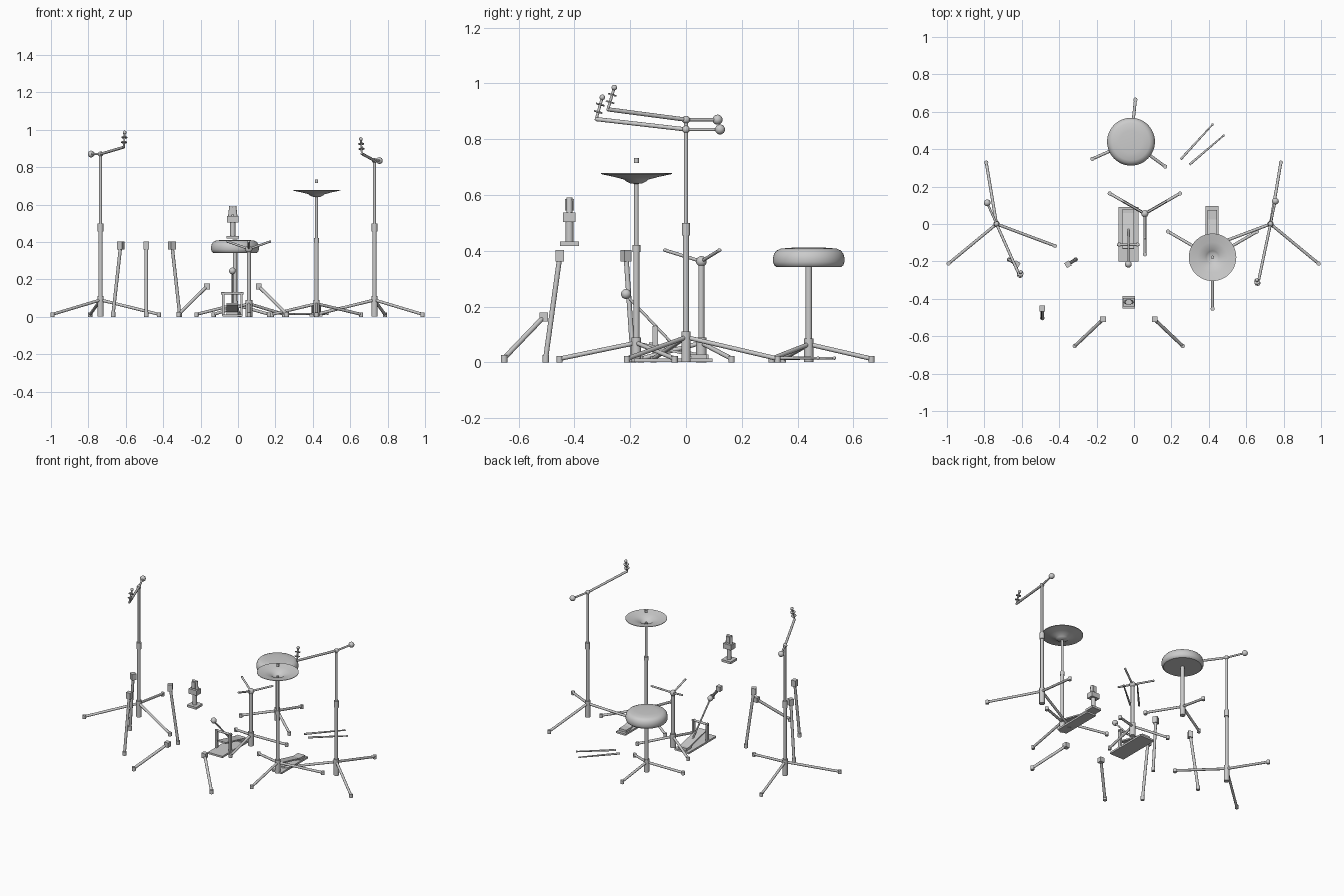
import bpy, bmesh, math
from mathutils import Vector, Matrix

if "Cube" in bpy.data.objects:
    bpy.data.objects.remove(bpy.data.objects["Cube"])


def finish(name, bm):
    bmesh.ops.recalc_face_normals(bm, faces=bm.faces)
    me = bpy.data.meshes.new(name)
    bm.to_mesh(me)
    bm.free()
    ob = bpy.data.objects.new(name, me)
    bpy.context.collection.objects.link(ob)
    bpy.ops.object.select_all(action='DESELECT')
    ob.select_set(True)
    bpy.context.view_layer.objects.active = ob
    bpy.ops.object.shade_smooth_by_angle(angle=math.radians(35))
    return ob


def rod(bm, a, b, r, r2=None, seg=16):
    a, b = Vector(a), Vector(b)
    d = b - a
    m = Matrix.Translation((a + b) / 2) @ d.to_track_quat('Z', 'Y').to_matrix().to_4x4()
    bmesh.ops.create_cone(bm, cap_ends=True, segments=seg, radius1=r,
                          radius2=r if r2 is None else r2, depth=d.length, matrix=m)


def ball(bm, c, r):
    bmesh.ops.create_uvsphere(bm, u_segments=20, v_segments=12, radius=r,
                              matrix=Matrix.Translation(c))


def box(bm, c, s, rot=Matrix()):
    bmesh.ops.create_cube(bm, size=1, matrix=Matrix.Translation(c) @ rot @ Matrix.Diagonal((*s, 1)))


def lathe(name, centre, profile, seg=48):
    bm = bmesh.new()
    vs = [bm.verts.new((r, 0, z)) for r, z in profile]
    es = [bm.edges.new(p) for p in zip(vs, vs[1:])]
    bmesh.ops.spin(bm, geom=vs + es, cent=(0, 0, 0), axis=(0, 0, 1),
                   angle=2 * math.pi, steps=seg)
    bmesh.ops.remove_doubles(bm, verts=bm.verts, dist=1e-5)
    bmesh.ops.translate(bm, verts=bm.verts, vec=(*centre, 0))
    return finish(name, bm)


def polar(c, r, deg, z):
    t = math.radians(deg)
    return Vector((c[0] + r * math.cos(t), c[1] + r * math.sin(t), z))


def tripod(name, c, r, start, hub):
    bm = bmesh.new()
    rod(bm, (*c, 0.002), (*c, hub), 0.017)
    for k in range(3):
        a = start + 120 * k
        rod(bm, (*c, hub - 0.02), polar(c, r, a, 0.013), 0.008)
        tip = polar(c, r, a, 0)
        rod(bm, tip, tip + Vector((0, 0, 0.023)), 0.011)
    finish(name, bm)


def column(name, c, steps):
    # stacked tubes given as (bottom, top, radius)
    bm = bmesh.new()
    for z0, z1, r in steps:
        rod(bm, (*c, z0), (*c, z1), r)
    finish(name, bm)


# Boom stands
for side, x, top, rear, end, tip in (
        ("left", -0.735, 0.87, (-0.785, 0.113), (-0.61, -0.28, 0.907), (-0.606, -0.257, 0.985)),
        ("right", 0.73, 0.835, (0.756, 0.122), (0.662, -0.322, 0.872), (0.657, -0.3, 0.95))):
    s = -1 if side == "left" else 1
    tripod(side + "_boom_tripod", (x, 0), 0.333, 90 - s * 9.5, 0.11)
    column(side + "_boom_column", (x, 0),
           [(0.05, 0.47, 0.011), (0.455, 0.5, 0.015), (0.48, top, 0.008)])
    bm = bmesh.new()
    pivot = (x, 0, top)
    ball(bm, pivot, 0.014)
    rod(bm, (*rear, top), pivot, 0.006)
    rod(bm, pivot, end, 0.0075)
    ball(bm, (*rear, top), 0.018)
    finish(side + "_boom_arm", bm)
    bm = bmesh.new()
    e, t = Vector(end), Vector(tip)
    d = t - e
    rod(bm, e - d * 0.05, t, 0.005)
    for f in (0.33, 0.67):
        rod(bm, e + d * (f - 0.03), e + d * (f + 0.03), 0.016)
    ball(bm, t, 0.010)
    finish(side + "_boom_mount", bm)

# Pedal cymbal stand
hat = (0.42, -0.178)
tripod("hat_tripod", hat, 0.275, 30, 0.09)
column("hat_column", hat, [(0.05, 0.41, 0.011), (0.395, 0.42, 0.014), (0.41, 0.65, 0.008)])
lathe("hat_lower_cymbal", hat,
      [(0.008, 0.64), (0.022, 0.642), (0.036, 0.649), (0.042, 0.655), (0.08, 0.665),
       (0.127, 0.675), (0.127, 0.678), (0.08, 0.669), (0.042, 0.659), (0.034, 0.652),
       (0.022, 0.646), (0.008, 0.644), (0.008, 0.64)])
column("hat_clutch", hat, [(0.714, 0.733, 0.009)])
bm = bmesh.new()
tilt = Matrix.Rotation(math.radians(-13), 4, 'X')
box(bm, (0.418, -0.045, 0.008), (0.07, 0.28, 0.012))
box(bm, (0.418, 0.048, 0.021), (0.052, 0.055, 0.016))
box(bm, (0.418, -0.07, 0.046), (0.052, 0.19, 0.009), tilt)
finish("hat_pedal", bm)

# Bass pedal
px = -0.03
bm = bmesh.new()
box(bm, (px, -0.055, 0.007), (0.108, 0.29, 0.012))
finish("bass_pedal_base", bm)
bm = bmesh.new()
box(bm, (px, 0.055, 0.021), (0.062, 0.05, 0.016))
box(bm, (px, -0.035, 0.046), (0.062, 0.2, 0.009), tilt)
finish("bass_pedal_footboard", bm)
bm = bmesh.new()
for s in (-1, 1):
    box(bm, (px + s * 0.049, -0.11, 0.068), (0.012, 0.02, 0.125))
rod(bm, (px - 0.06, -0.11, 0.125), (px + 0.06, -0.11, 0.125), 0.007)
finish("bass_pedal_frame", bm)
bm = bmesh.new()
rod(bm, (px, -0.028, 0.045), (px, -0.215, 0.242), 0.005)
ball(bm, (px, -0.215, 0.245), 0.018)
finish("bass_pedal_beater", bm)

# Snare stand with basket arms
sn = (0.058, 0.055)
tripod("snare_tripod", sn, 0.217, 30, 0.09)
column("snare_column", sn, [(0.0, 0.09, 0.019), (0.05, 0.36, 0.011)])
bm = bmesh.new()
ball(bm, (*sn, 0.362), 0.019)
for k in range(3):
    a = 30 + 120 * k
    rod(bm, (*sn, 0.362), polar(sn, 0.13, a, 0.402), 0.006)
    ball(bm, polar(sn, 0.13, a, 0.402), 0.007)
finish("snare_basket", bm)

# Stool
st = (-0.016, 0.44)
tripod("stool_tripod", st, 0.226, 84, 0.085)
column("stool_column", st, [(0.05, 0.345, 0.012)])
lathe("stool_seat", st,
      [(0, 0.342), (0.116, 0.342), (0.124, 0.348), (0.128, 0.36), (0.128, 0.375),
       (0.124, 0.39), (0.115, 0.401), (0.1, 0.408), (0.06, 0.411), (0, 0.412)])

# Drumsticks
for i, (a, b) in enumerate((((0.249, 0.345), (0.42, 0.532)), ((0.297, 0.318), (0.479, 0.473)))):
    bm = bmesh.new()
    rod(bm, (*a, 0.015), (*b, 0.015), 0.0065, 0.004)
    ball(bm, (*b, 0.015), 0.006)
    finish("drumstick_%d" % (i + 1), bm)


def clamp_leg(name, top, foot, size, turn=0):
    bm = bmesh.new()
    box(bm, top, size, Matrix.Rotation(math.radians(turn), 4, 'Z'))
    rod(bm, top, (foot[0], foot[1], 0.015), 0.009)
    rod(bm, (*foot, 0), (*foot, 0.026), 0.012)
    finish(name, bm)


# Floor tom legs
clamp_leg("tom_leg_front", (-0.49, -0.452, 0.382), (-0.49, -0.503), (0.03, 0.03, 0.042))
for n, s in (("left", -1), ("right", 1)):
    clamp_leg("tom_leg_" + n, (-0.49 + s * 0.137, -0.215, 0.382), (-0.49 + s * 0.178, -0.19),
              (0.03, 0.03, 0.042), s * 30)
    # Bass drum spurs
    clamp_leg("bass_spur_" + n, (-0.028 + s * 0.138, -0.51, 0.163),
              (-0.028 + s * 0.288, -0.652), (0.03, 0.03, 0.032))

# Tom mount
mx, my = -0.028, -0.418
bm = bmesh.new()
box(bm, (mx, my, 0.425), (0.068, 0.068, 0.015))
rod(bm, (mx, my, 0.43), (mx, my, 0.52), 0.014)
box(bm, (mx, my, 0.521), (0.06, 0.045, 0.034))
for s in (-1, 1):
    rod(bm, (mx + s * 0.015, my, 0.53), (mx + s * 0.008, my, 0.59), 0.011)
box(bm, (mx, my, 0.565), (0.026, 0.032, 0.042))
finish("tom_mount", bm)
